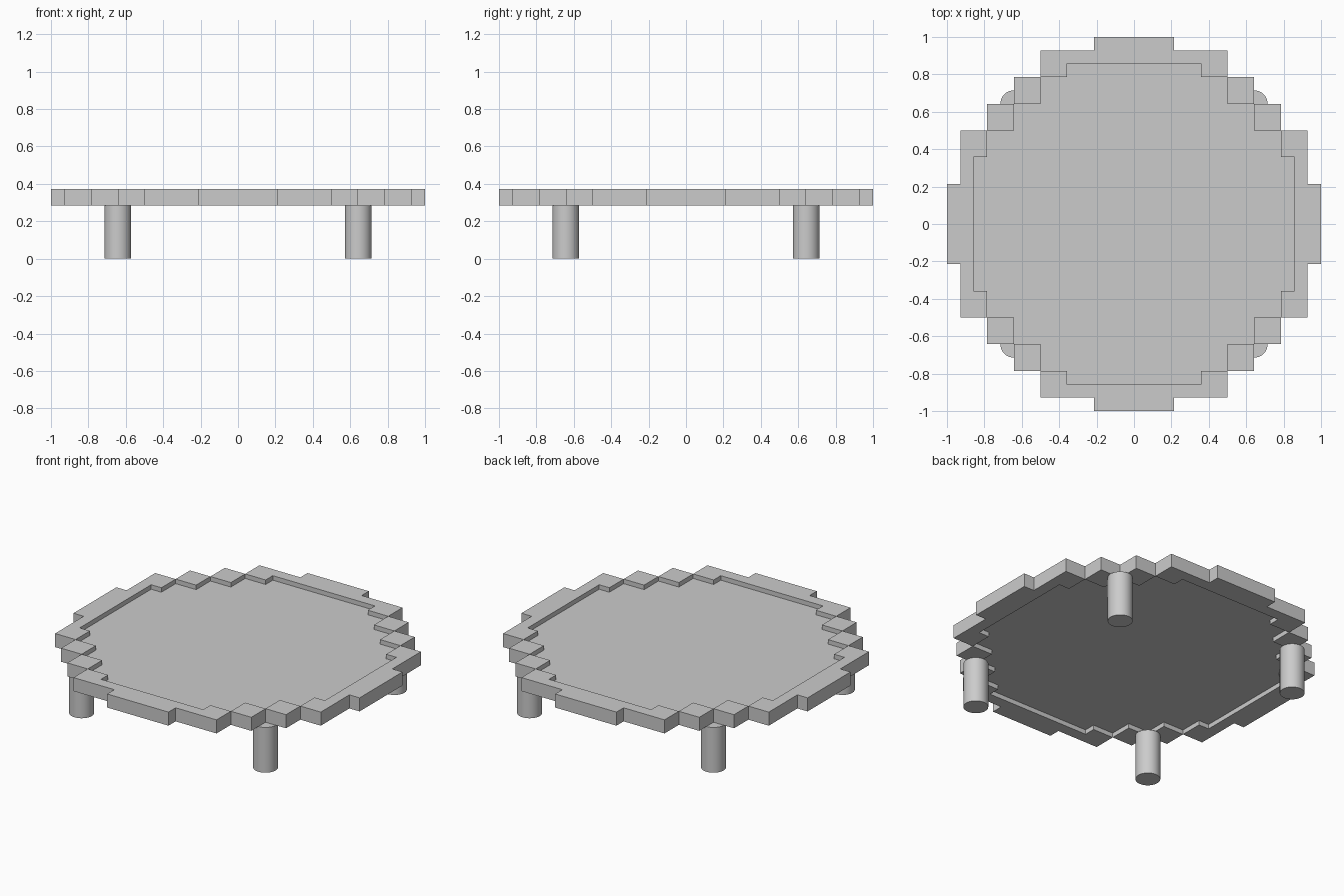
import bpy, bmesh, math
from mathutils import Matrix

cube = bpy.data.objects.get("Cube")
if cube:
    bpy.data.objects.remove(cube)

U = 1 / 14                      # one step of the blocky outline
LEG_H = 4 * U
RIM_H = 1.2 * U

mat = bpy.data.materials.new("plain grey")
mat.use_nodes = True
mat.diffuse_color = (0.6, 0.6, 0.6, 1)
mat.node_tree.nodes["Principled BSDF"].inputs["Base Color"].default_value = (0.6, 0.6, 0.6, 1)


def finish(name, bm):
    bmesh.ops.recalc_face_normals(bm, faces=bm.faces)
    mesh = bpy.data.meshes.new(name)
    bm.to_mesh(mesh)
    bm.free()
    mesh.materials.append(mat)
    obj = bpy.data.objects.new(name, mesh)
    bpy.context.collection.objects.link(obj)
    return obj


def prism(bm, outline, z, height):
    """Extrude a flat outline, given in steps, upward from z."""
    face = bm.faces.new([bm.verts.new((x * U, y * U, z)) for x, y in outline])
    new = bmesh.ops.extrude_face_region(bm, geom=[face])["geom"]
    verts = [v for v in new if isinstance(v, bmesh.types.BMVert)]
    bmesh.ops.translate(bm, vec=(0, 0, height), verts=verts)


def turned(points, k):
    for _ in range(k):
        points = [(-y, x) for x, y in points]
    return points


# Raised rim: one long segment and two corner blocks per quarter
half = [(3, 14), (3, 13), (7, 13), (7, 11), (5, 11), (5, 12)]
segment = half + [(-x, y) for x, y in reversed(half)]
blocks = [[(x, y), (x + 2, y), (x + 2, y + 2), (x, y + 2)] for x, y in ((7, 9), (9, 7))]
bm = bmesh.new()
for k in range(4):
    for outline in [segment] + blocks:
        prism(bm, turned(outline, k), LEG_H, RIM_H)
finish("rim", bm)

# Thin top, recessed above and below
quarter = [(12, 5), (11, 5), (11, 7), (9, 7), (9, 9), (7, 9), (7, 11), (5, 11), (5, 12)]
bm = bmesh.new()
prism(bm, [p for k in range(4) for p in turned(quarter, k)], LEG_H + RIM_H / 3, RIM_H / 3)
finish("table_top", bm)

# Round legs
for side, sx in (("left", 1), ("right", -1)):
    for end, sy in (("front", -1), ("back", 1)):
        bm = bmesh.new()
        bmesh.ops.create_cone(bm, cap_ends=True, segments=32, radius1=U, radius2=U, depth=LEG_H,
                              matrix=Matrix.Translation((sx * 9 * U, sy * 9 * U, LEG_H / 2)))
        leg = finish(f"{end}_{side}_leg", bm)
        bpy.ops.object.select_all(action="DESELECT")
        leg.select_set(True)
        bpy.context.view_layer.objects.active = leg
        bpy.ops.object.shade_smooth_by_angle(angle=math.radians(40))
